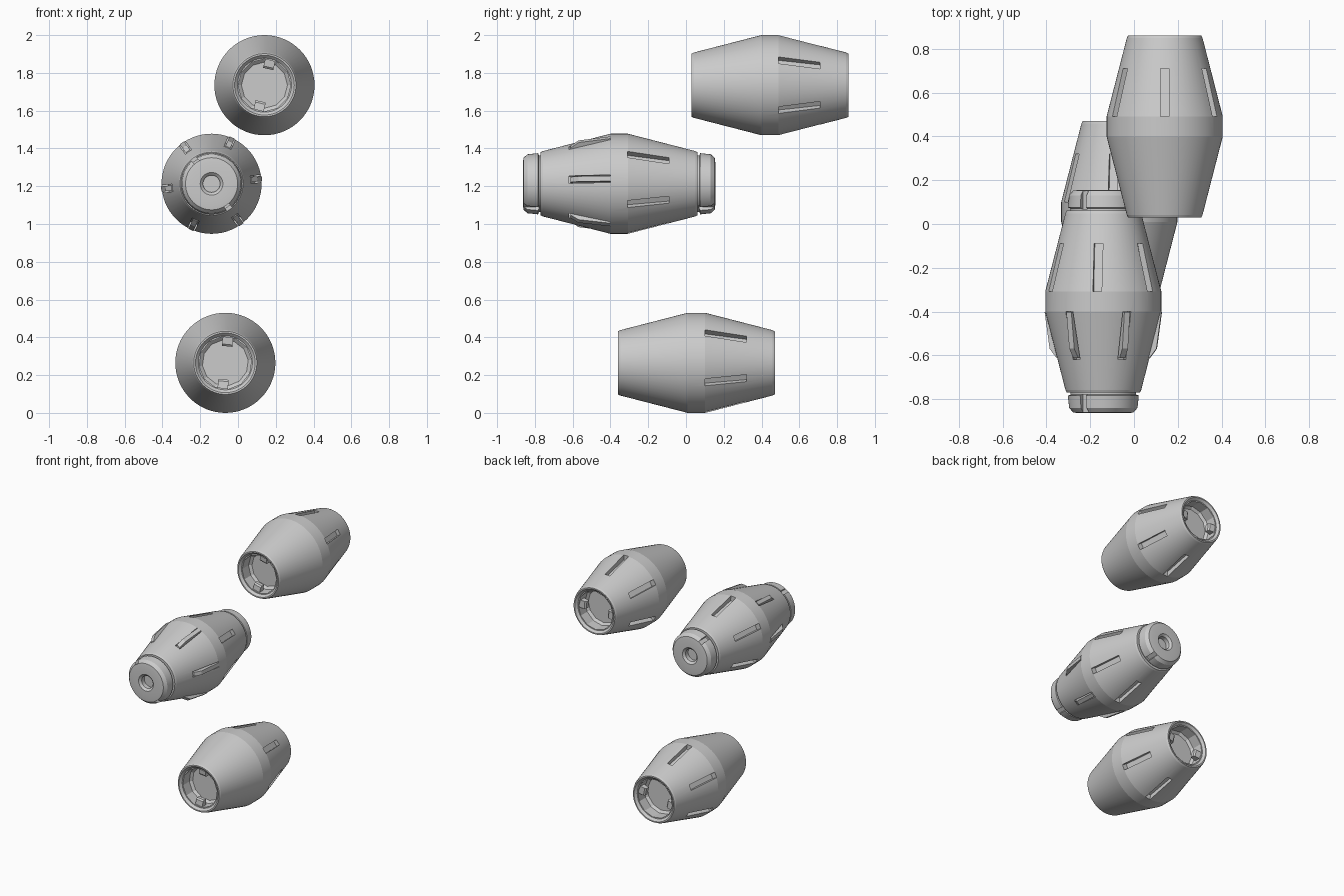
import bpy, bmesh
from math import cos, sin, radians, pi

if "Cube" in bpy.data.objects:
    bpy.data.objects.remove(bpy.data.objects["Cube"])

HALF = 0.415    # half length of one body


def finish(bm, name, loc, smooth=True):
    bmesh.ops.recalc_face_normals(bm, faces=bm.faces[:])
    me = bpy.data.meshes.new(name)
    bm.to_mesh(me)
    bm.free()
    ob = bpy.data.objects.new(name, me)
    bpy.context.collection.objects.link(ob)
    ob.location = loc
    if smooth:
        smooth_edges(ob)
    return ob


def smooth_edges(ob):
    bpy.ops.object.select_all(action='DESELECT')
    ob.select_set(True)
    bpy.context.view_layer.objects.active = ob
    bpy.ops.object.shade_smooth_by_angle(angle=radians(12))


def lathe(bm, profile, seg, turn=0.0):
    """Revolve (radius, y) points about the y axis; radius 0 makes a pole."""
    rings = []
    for r, y in profile:
        n = 1 if r == 0 else seg
        rings.append([bm.verts.new((r * cos(turn + 2 * pi * i / seg), y,
                                    r * sin(turn + 2 * pi * i / seg))) for i in range(n)])
    for a, b in zip(rings, rings[1:]):
        for i in range(seg):
            j = (i + 1) % seg
            if len(a) == 1:
                bm.faces.new((a[0], b[i], b[j]))
            elif len(b) == 1:
                bm.faces.new((a[i], a[j], b[0]))
            else:
                bm.faces.new((a[i], a[j], b[j], b[i]))


def prism(bm, side, width, deg):
    """Extrude a (y, radius) side outline across the width, placed at an angle."""
    a = radians(deg)
    sides = []
    for t in (-width / 2, width / 2):
        sides.append([bm.verts.new((r * cos(a) - t * sin(a), y, r * sin(a) + t * cos(a)))
                      for y, r in side])
    bm.faces.new(sides[0])
    bm.faces.new(sides[1][::-1])
    n = len(side)
    for i in range(n):
        j = (i + 1) % n
        bm.faces.new((sides[0][i], sides[0][j], sides[1][j], sides[1][i]))


def cut(ob, bm, loc):
    cutter = finish(bm, "cutter", loc, smooth=False)
    cutter.hide_render = True
    mod = ob.modifiers.new("cut", 'BOOLEAN')
    mod.operation, mod.solver, mod.object = 'DIFFERENCE', 'EXACT', cutter
    bpy.context.view_layer.objects.active = ob
    bpy.ops.object.modifier_apply(modifier=mod.name)
    bpy.data.objects.remove(cutter)
    smooth_edges(ob)


def mirrored(half):
    """Complete a profile from the back pole to the front pole."""
    return half + [(r, -y) for r, y in reversed(half)]


# Slot along the cone: side outline relative to the body centre
SLOT = [(0.045, 0.228), (0.265, 0.180), (0.265, 0.300), (0.045, 0.300)]
OUTER = [(0.173, HALF - 0.012), (0.265, 0.046)]


def socket_body(name, loc, rot):
    bm = bmesh.new()
    lathe(bm, mirrored([(0, HALF - 0.015), (0.143, HALF - 0.015), (0.158, HALF),
                        (0.167, HALF)] + OUTER), 64)
    ob = finish(bm, name + "_body", loc)
    # end sockets and slots
    bm = bmesh.new()
    for s in (-1, 1):
        lathe(bm, [(0, s * (HALF + 0.02)), (0.139, s * (HALF + 0.02)),
                   (0.139, s * (HALF - 0.09)), (0.122, s * (HALF - 0.105)),
                   (0, s * (HALF - 0.105))], 12, radians(rot))
    for k in range(6):
        prism(bm, SLOT, 0.04, rot + 30 + 60 * k)
    cut(ob, bm, loc)
    # locking lugs inside both sockets
    bm = bmesh.new()
    for s, base in ((-1, 77), (1, 5)):
        for k in (0, 180):
            side = [(s * (HALF - d), r) for d, r in
                    ((0.022, 0.145), (0.027, 0.098), (0.036, 0.088),
                     (0.060, 0.088), (0.068, 0.145))]
            prism(bm, side, 0.055, base + rot + k)
    finish(bm, name + "_lugs", loc)


def plug_body(name, loc, rot):
    # body with a stepped plug at each end
    cap = [(0, 0.050), (0.045, 0.050), (0.045, 0.080), (0.060, 0.094), (0.115, 0.094),
           (0.138, 0.091), (0.156, 0.070), (0.162, 0.014), (0.150, 0.010), (0.150, 0)]
    bm = bmesh.new()
    lathe(bm, mirrored([(r, HALF + y) for r, y in cap] + [(0.167, HALF)] + OUTER), 64)
    ob = finish(bm, name + "_body", loc)
    # slots on both cones, bayonet grooves on the plugs
    bm = bmesh.new()
    for k in range(6):
        prism(bm, SLOT, 0.04, rot + 30 + 60 * k)
        prism(bm, [(-y, r) for y, r in SLOT], 0.04, rot + 60 * k)
    for s in (-1, 1):
        for k in (125, 305):
            prism(bm, [(s * (HALF + y), r) for y, r in
                       ((0.008, 0.138), (0.11, 0.138), (0.11, 0.2), (0.008, 0.2))], 0.032, k)
    cut(ob, bm, loc)
    # spring latches in the front slots
    bm = bmesh.new()
    for k in range(6):
        prism(bm, [(-0.047, 0.215), (-0.047, 0.268), (-0.215, 0.245), (-0.258, 0.213),
                   (-0.258, 0.175)], 0.028, rot + 60 * k)
    finish(bm, name + "_latches", loc, smooth=False)


socket_body("upper_coupler", (0.14, 0.445, 1.735), 0)
plug_body("middle_plug", (-0.14, -0.354, 1.213), 6)
socket_body("lower_coupler", (-0.067, 0.055, 0.265), 7)
